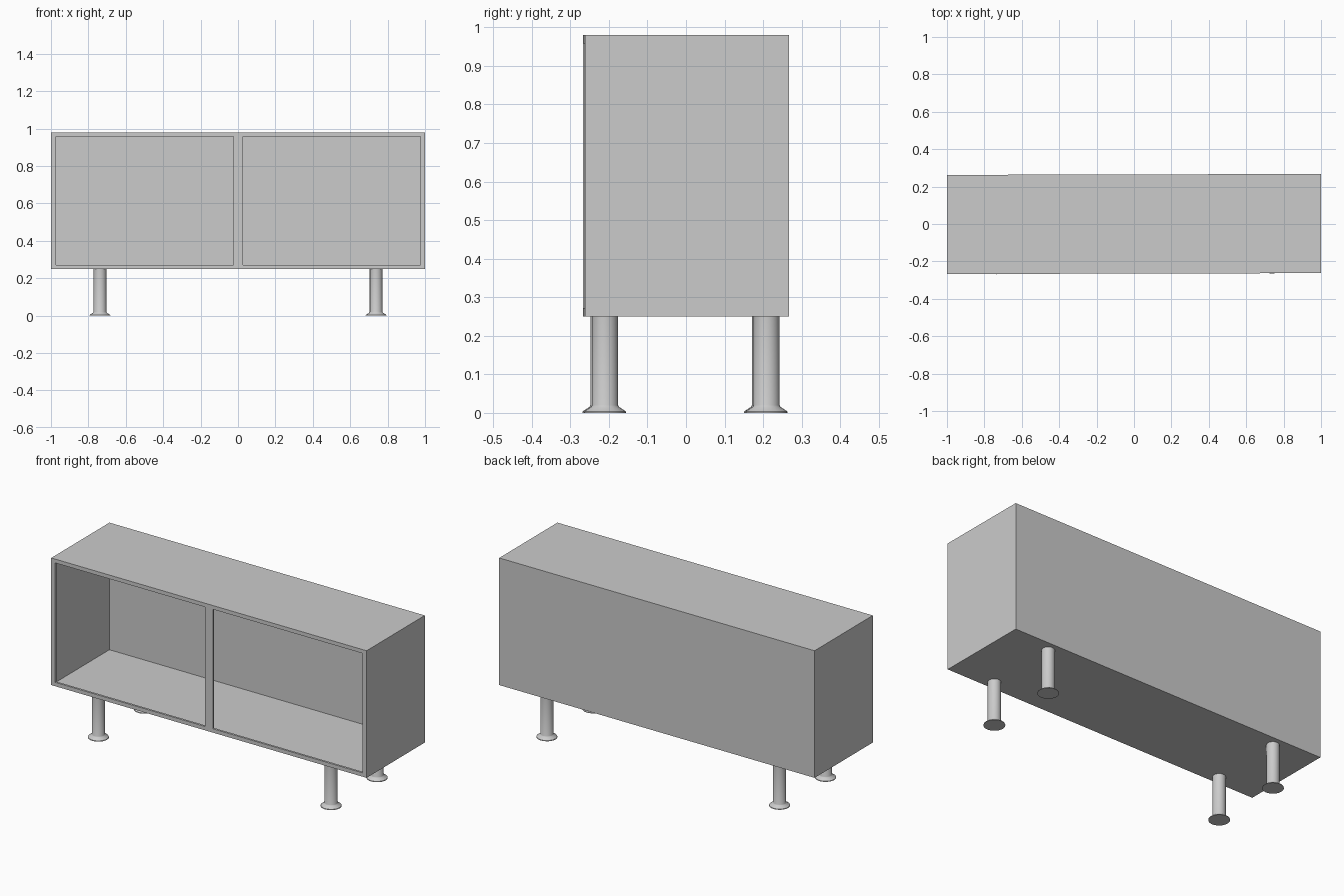
import bpy
import bmesh
from math import cos, sin, pi
from mathutils import Matrix, Vector

cube = bpy.data.objects.get("Cube")
if cube:
    bpy.data.objects.remove(cube, do_unlink=True)

grey = bpy.data.materials.new("plain_grey")
grey.use_nodes = True
colour = (0.6, 0.6, 0.6, 1)
grey.diffuse_color = colour
grey.node_tree.nodes["Principled BSDF"].inputs["Base Color"].default_value = colour

HALF_DEPTH = 0.265
BOTTOM, TOP = 0.25, 0.98
RIM = 0.025
TURN = 0.0025  # the whole piece stands very slightly turned


def add_object(name, bm, location=(0, 0, 0)):
    mesh = bpy.data.meshes.new(name)
    bm.to_mesh(mesh)
    bm.free()
    mesh.materials.append(grey)
    obj = bpy.data.objects.new(name, mesh)
    obj.matrix_world = Matrix.Rotation(TURN, 4, 'Z') @ Matrix.Translation(location)
    bpy.context.collection.objects.link(obj)
    return obj


# Cabinet: thin box whose front has two openings with a shallow lip
bm = bmesh.new()
size = Matrix.Diagonal((2, 2 * HALF_DEPTH, TOP - BOTTOM, 1))
bmesh.ops.create_cube(bm, size=1, matrix=Matrix.Translation((0, 0, (TOP + BOTTOM) / 2)) @ size)


def on_front(face):
    return face.normal.y < -0.9


cuts = [((x, 0, 0), (1, 0, 0)) for x in (-1 + RIM, -RIM, RIM, 1 - RIM)]
cuts += [((0, 0, z), (0, 0, 1)) for z in (BOTTOM + 0.022, TOP - 0.022)]
for point, normal in cuts:
    faces = [f for f in bm.faces if on_front(f)]
    geom = set(faces)
    for f in faces:
        geom.update(f.edges, f.verts)
    bmesh.ops.bisect_plane(bm, geom=list(geom), plane_co=point, plane_no=normal)
    bm.normal_update()

openings = []
for f in bm.faces:
    c = f.calc_center_median()
    if on_front(f) and RIM < abs(c.x) < 1 - RIM and BOTTOM + RIM < c.z < TOP - RIM:
        openings.append(f)
bmesh.ops.delete(bm, geom=openings, context='FACES')
rims = [e for e in bm.edges if e.is_boundary]
lip = bmesh.ops.extrude_edge_only(bm, edges=rims)["geom"]
bmesh.ops.translate(bm, vec=(0, 0.012, 0),
                    verts=[v for v in lip if isinstance(v, bmesh.types.BMVert)])
add_object("cabinet", bm)


# Legs: round posts with a flared foot
def add_leg(name, x, y, sides=24):
    profile = [(0.055, 0), (0.054, 0.004), (0.036, 0.016), (0.034, 0.02), (0.034, BOTTOM)]
    bm = bmesh.new()
    rings = [[bm.verts.new((r * cos(2 * pi * i / sides), r * sin(2 * pi * i / sides), z))
              for i in range(sides)] for r, z in profile]
    for low, high in zip(rings, rings[1:]):
        for i in range(sides):
            j = (i + 1) % sides
            bm.faces.new((low[i], low[j], high[j], high[i]))
    bm.faces.new(list(reversed(rings[0])))
    leg = add_object(name, bm, (x, y, 0))
    bpy.ops.object.select_all(action='DESELECT')
    leg.select_set(True)
    bpy.context.view_layer.objects.active = leg
    bpy.ops.object.shade_smooth_by_angle(angle=pi / 6)


for side, x in (("right", -0.738), ("left", 0.738)):
    for end, y in (("front", -0.212), ("back", 0.207)):
        add_leg(f"{end}_{side}_leg", x, y)
